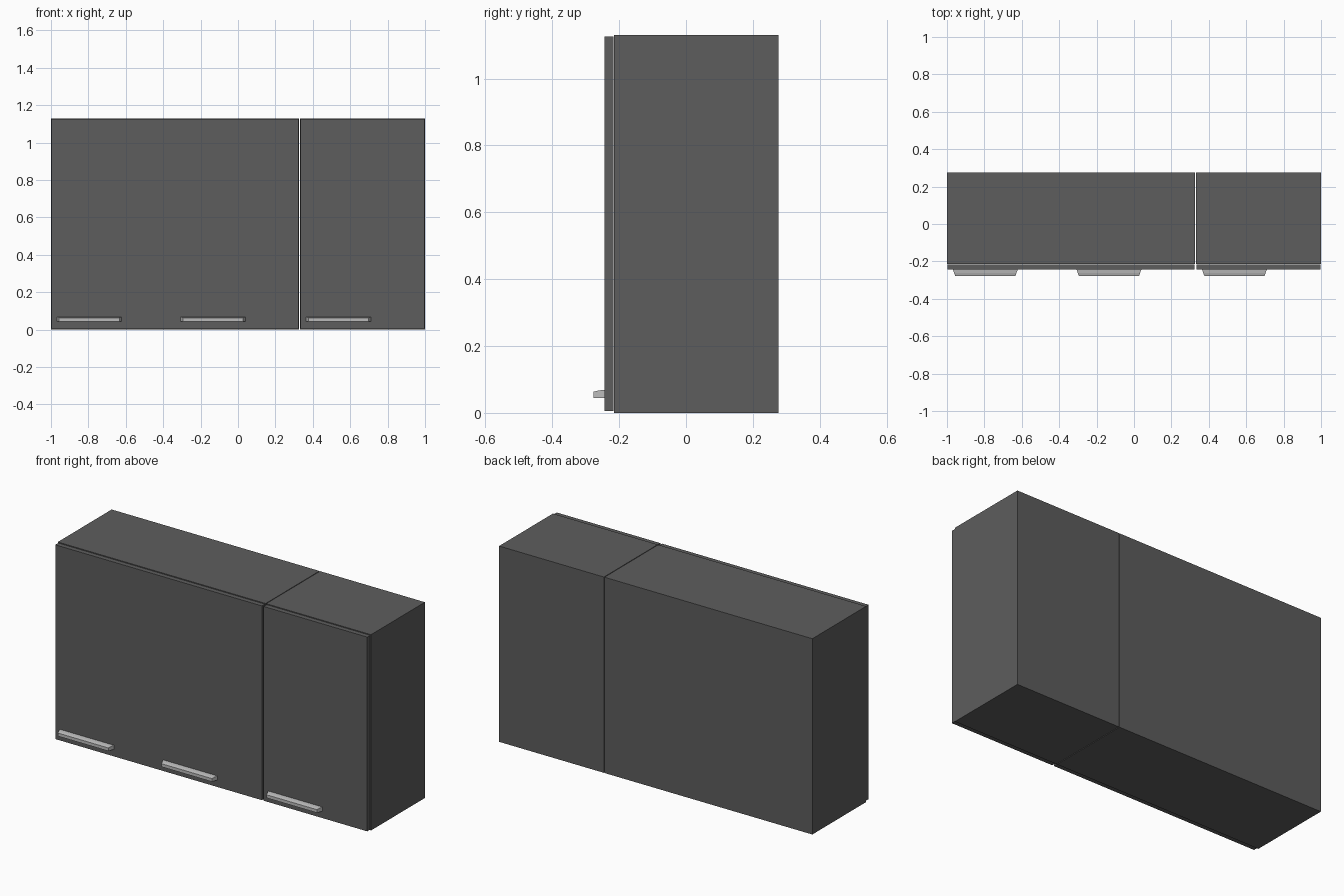
import bpy, bmesh

if "Cube" in bpy.data.objects:
    bpy.data.objects.remove(bpy.data.objects["Cube"])

def material(name, v):
    m = bpy.data.materials.new(name)
    m.diffuse_color = (v, v, v, 1)
    m.use_nodes = True
    m.node_tree.nodes["Principled BSDF"].inputs["Base Color"].default_value = m.diffuse_color
    return m

DARK = material("dark_grey", 0.11)
STEEL = material("light_grey", 0.5)

def add_object(name, bm, mat):
    bmesh.ops.recalc_face_normals(bm, faces=bm.faces)
    me = bpy.data.meshes.new(name)
    bm.to_mesh(me)
    bm.free()
    me.materials.append(mat)
    ob = bpy.data.objects.new(name, me)
    bpy.context.collection.objects.link(ob)
    return ob

def box(name, lo, hi, mat):
    bm = bmesh.new()
    bmesh.ops.create_cube(bm, size=1)
    for v in bm.verts:
        v.co = [lo[i] + (v.co[i] + 0.5) * (hi[i] - lo[i]) for i in range(3)]
    return add_object(name, bm, mat)

def handle(name, cx):
    # side profile (y, z); the ends taper in toward the front
    profile = [(-0.244, 0.045), (-0.277, 0.045), (-0.277, 0.063), (-0.262, 0.067), (-0.244, 0.069)]
    bm = bmesh.new()
    ends = []
    for s in (-1, 1):
        ends.append([bm.verts.new((cx + s * (0.173 + 0.36 * (y + 0.244)), y, z)) for y, z in profile])
    bm.faces.new(ends[0])
    bm.faces.new(ends[1])
    n = len(profile)
    for i in range(n):
        j = (i + 1) % n
        bm.faces.new((ends[0][i], ends[0][j], ends[1][j], ends[1][i]))
    return add_object(name, bm, STEEL)

# Wide and narrow cabinets, each with a slightly inset door panel
for side, x0, x1 in (("wide", -1.0, 0.327), ("narrow", 0.331, 1.0)):
    box(side + "_cabinet_body", (x0, -0.215, 0), (x1, 0.276, 1.13), DARK)
    box(side + "_cabinet_door", (x0 + 0.004, -0.244, 0.005), (x1 - 0.004, -0.217, 1.126), DARK)

# Pull handles along the lower edge of the doors
for i, cx in enumerate((-0.795, -0.134, 0.537)):
    handle(f"handle_{i + 1}", cx)
